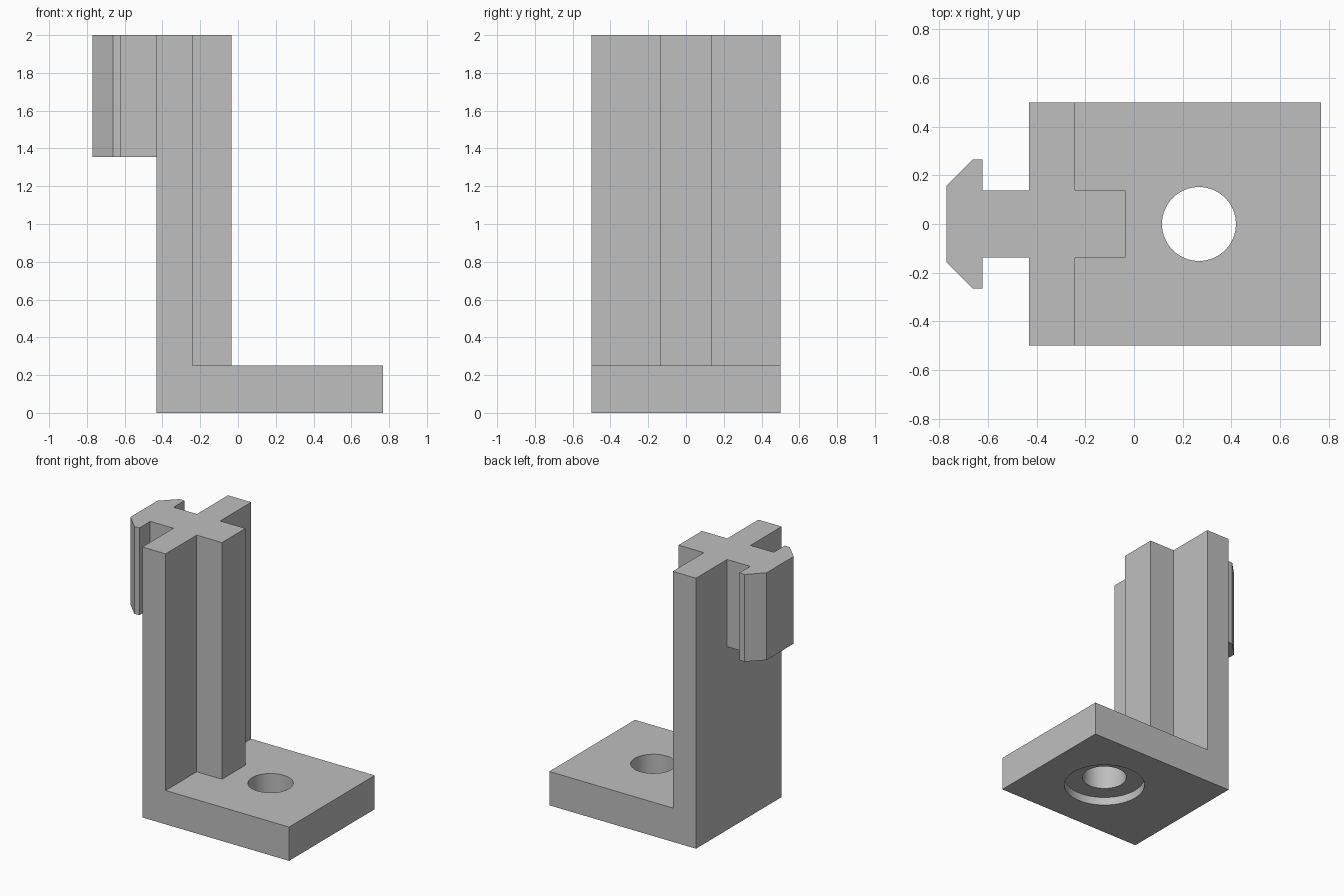
import bpy
import bmesh
import math
from mathutils import Vector

if "Cube" in bpy.data.objects:
    bpy.data.objects.remove(bpy.data.objects["Cube"])

grey = bpy.data.materials.new("grey")
grey.diffuse_color = (0.52, 0.52, 0.52, 1)
grey.use_nodes = True
grey.node_tree.nodes["Principled BSDF"].inputs["Base Color"].default_value = grey.diffuse_color


def prism(name, points, direction):
    """Closed solid made by sweeping a flat outline along a vector."""
    bm = bmesh.new()
    face = bm.faces.new([bm.verts.new(p) for p in points])
    swept = bmesh.ops.extrude_face_region(bm, geom=[face])
    moved = [v for v in swept["geom"] if isinstance(v, bmesh.types.BMVert)]
    bmesh.ops.translate(bm, verts=moved, vec=Vector(direction))
    bmesh.ops.recalc_face_normals(bm, faces=bm.faces[:])
    mesh = bpy.data.meshes.new(name)
    bm.to_mesh(mesh)
    bm.free()
    mesh.materials.append(grey)
    obj = bpy.data.objects.new(name, mesh)
    bpy.context.collection.objects.link(obj)
    return obj


def combine(target, tool, operation):
    """Apply a boolean and remove the tool."""
    mod = target.modifiers.new(operation.lower(), "BOOLEAN")
    mod.operation, mod.solver, mod.object = operation, "EXACT", tool
    bpy.context.view_layer.objects.active = target
    bpy.ops.object.modifier_apply(modifier=mod.name)
    bpy.data.objects.remove(tool)


def cylinder(name, x, radius, z0, z1, sides=64):
    ring = [(x + radius * math.cos(2 * math.pi * i / sides),
             radius * math.sin(2 * math.pi * i / sides), z0) for i in range(sides)]
    return prism(name, ring, (0, 0, z1 - z0))


# L-shaped bracket: foot plate and upright wall
profile = [(-0.432, 0), (0.768, 0), (0.768, 0.25), (-0.242, 0.25), (-0.242, 2), (-0.432, 2)]
bracket = prism("bracket", [(x, -0.5, z) for x, z in profile], (0, 1, 0))

# Stiffening rib on the inner face of the wall
rib = [(-0.3, -0.137), (-0.035, -0.137), (-0.035, 0.137), (-0.3, 0.137)]
combine(bracket, prism("rib", [(x, y, 0.2) for x, y in rib], (0, 0, 1.8)), "UNION")

# T-shaped slot key with chamfered wings on the outer face
half = [(-0.4, 0.137), (-0.622, 0.137), (-0.622, 0.265), (-0.663, 0.265), (-0.77, 0.158)]
key = half + [(x, -y) for x, y in reversed(half)]
combine(bracket, prism("slot_key", [(x, y, 1.355) for x, y in key], (0, 0, 0.645)), "UNION")

# Bolt hole with a shallow counterbore underneath
combine(bracket, cylinder("bolt_hole", 0.267, 0.152, -0.1, 0.4), "DIFFERENCE")
combine(bracket, cylinder("counterbore", 0.267, 0.277, -0.1, 0.06), "DIFFERENCE")

bracket.select_set(True)
bpy.context.view_layer.objects.active = bracket
bpy.ops.object.shade_smooth_by_angle(angle=math.radians(30))
